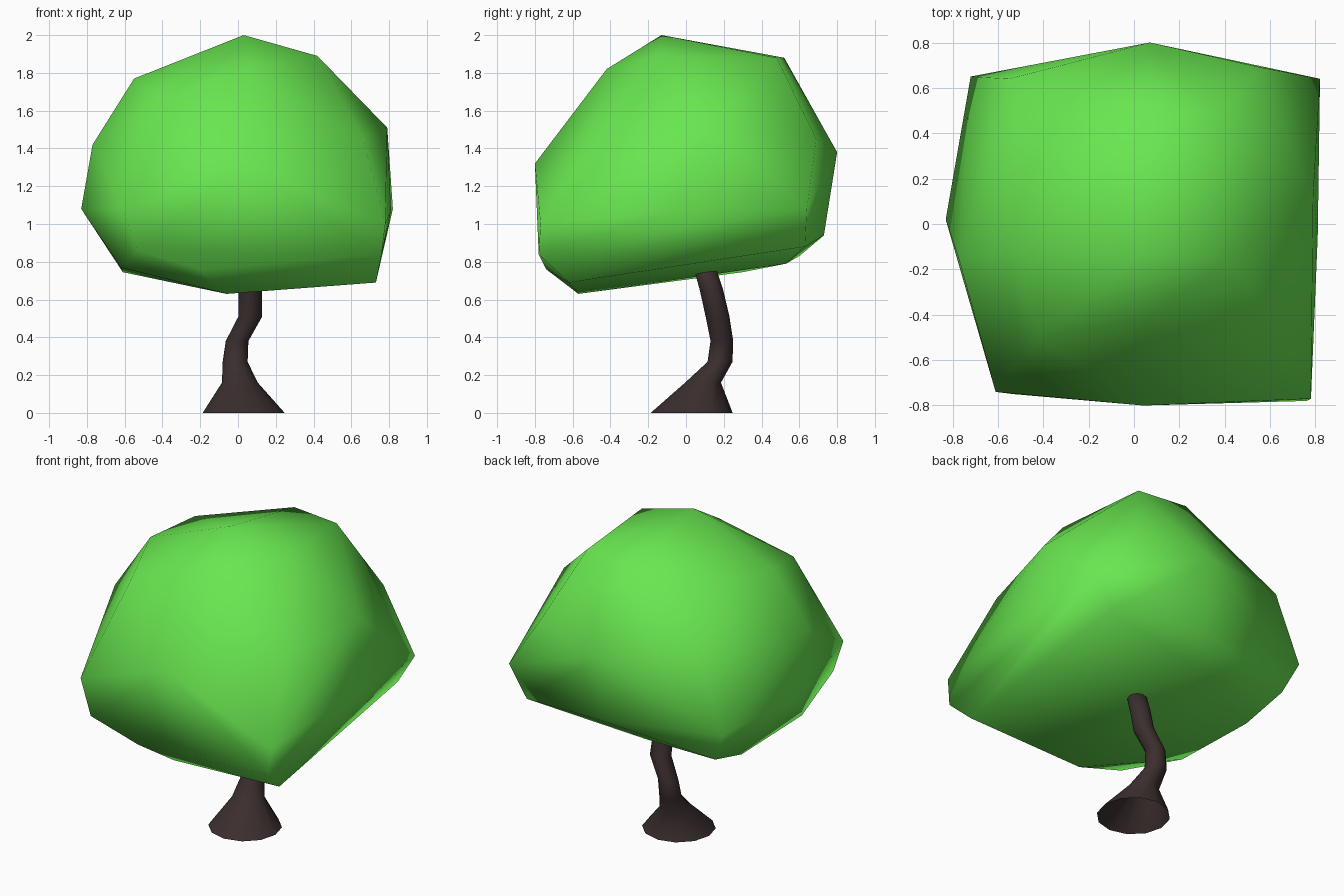
import bpy
import bmesh
from math import cos, sin, tau

default_cube = bpy.data.objects.get("Cube")
if default_cube:
    bpy.data.objects.remove(default_cube, do_unlink=True)


def make_material(name, colour):
    material = bpy.data.materials.new(name)
    material.use_nodes = True
    material.diffuse_color = colour
    material.node_tree.nodes["Principled BSDF"].inputs["Base Color"].default_value = colour
    return material


def finish(bm, name, material):
    """Turn a bmesh into a smooth-shaded object of one colour."""
    for face in bm.faces:
        face.smooth = True
    mesh = bpy.data.meshes.new(name)
    bm.to_mesh(mesh)
    bm.free()
    mesh.materials.append(material)
    part = bpy.data.objects.new(name, mesh)
    bpy.context.collection.objects.link(part)
    return part


leaf_green = make_material("leaf green", (0.14, 0.79, 0.08, 1))
bark_brown = make_material("bark brown", (0.043, 0.027, 0.027, 1))

# Foliage: a faceted boulder shape, wrapped around tiers of corner points
underside = [(-.06, -.57, .63), (.73, -.62, .69), (-.62, -.3, .77),
             (-.61, .3, .745), (-.08, .53, .79)]
lower_rim = [(-.2, -.74, .76), (-.53, -.75, .86), (.76, -.78, .84),
             (.7, .63, .88), (.1, .73, .94), (-.63, .6, .83)]
waist = [(.78, -.77, 1), (-.61, -.74, 1.08), (-.83, .02, 1.08),
         (-.72, .65, 1.03), (.82, .64, 1.08), (.81, -.05, 1.07)]
shoulder = [(.04, -.8, 1.32), (.07, .8, 1.38), (.56, .69, 1.45),
            (.79, .12, 1.51), (.66, -.47, 1.46), (-.77, -.16, 1.42),
            (-.55, .64, 1.45)]
cap = [(-.42, -.5, 1.67), (-.55, -.11, 1.77), (-.49, .26, 1.78),
       (.06, -.42, 1.82), (.42, -.15, 1.89), (.37, .48, 1.88),
       (.04, .52, 1.88), (.03, -.13, 2)]

bm = bmesh.new()
for tier in (underside, lower_rim, waist, shoulder, cap):
    for point in tier:
        bm.verts.new(point)
bmesh.ops.convex_hull(bm, input=list(bm.verts))
loose = [vert for vert in bm.verts if not vert.link_faces]
bmesh.ops.delete(bm, geom=loose, context="VERTS")
bmesh.ops.recalc_face_normals(bm, faces=list(bm.faces))
finish(bm, "foliage", leaf_green)

# Trunk: a crooked tube, flared and open at the foot (x, y, height, radius)
SIDES = 12
trunk_path = [(.03, .03, 0, .217), (.01, .09, .16, .095), (-.015, .18, .27, .066),
              (-.005, .19, .38, .06), (.065, .167, .51, .063),
              (.065, .135, .65, .062), (.065, .09, .8, .058)]

bm = bmesh.new()
rings = []
for x, y, height, radius in trunk_path:
    rings.append([bm.verts.new((x + radius * cos(tau * i / SIDES),
                                y + radius * sin(tau * i / SIDES), height))
                  for i in range(SIDES)])
for low, high in zip(rings, rings[1:]):
    for i in range(SIDES):
        j = (i + 1) % SIDES
        bm.faces.new((low[i], low[j], high[j], high[i]))
bm.faces.new(rings[-1])
finish(bm, "trunk", bark_brown)
